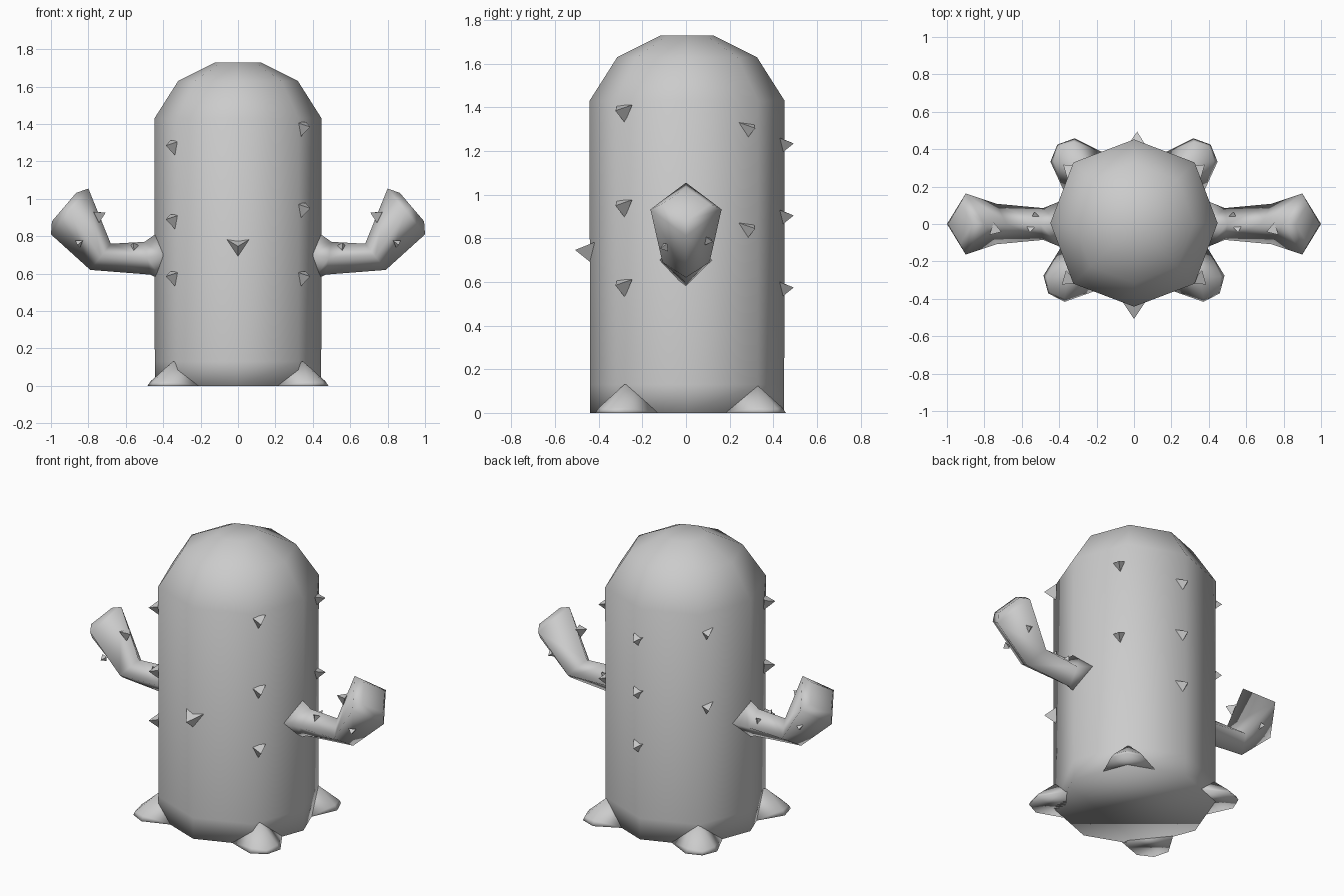
import bpy, bmesh, math
from mathutils import Vector

cube = bpy.data.objects.get("Cube")
if cube:
    bpy.data.objects.remove(cube, do_unlink=True)

grey = bpy.data.materials.new("plain_grey")
grey.use_nodes = True
COLOUR = (0.6, 0.6, 0.6, 1)
grey.diffuse_color = COLOUR
grey.node_tree.nodes["Principled BSDF"].inputs["Base Color"].default_value = COLOUR


def finish(name, bm, smooth=True):
    """Turn a bmesh into a named, coloured object."""
    bmesh.ops.recalc_face_normals(bm, faces=bm.faces)
    for f in bm.faces:
        f.smooth = smooth
    mesh = bpy.data.meshes.new(name)
    bm.to_mesh(mesh)
    bm.free()
    mesh.materials.append(grey)
    ob = bpy.data.objects.new(name, mesh)
    bpy.context.collection.objects.link(ob)
    return ob


def loft(name, sections):
    """Skin a list of equal-sized closed sections and cap both ends."""
    bm = bmesh.new()
    rings = [[bm.verts.new(p) for p in s] for s in sections]
    n = len(rings[0])
    for a, b in zip(rings, rings[1:]):
        for i in range(n):
            j = (i + 1) % n
            bm.faces.new((a[i], a[j], b[j], b[i]))
    bm.faces.new(rings[0])
    bm.faces.new(rings[-1])
    return finish(name, bm)


def hull(name, points, smooth):
    bm = bmesh.new()
    for p in points:
        bm.verts.new(p)
    bmesh.ops.convex_hull(bm, input=bm.verts)
    return finish(name, bm, smooth)


# Eight-sided trunk with a domed top
def octagon(radius, z):
    pts = []
    for i in range(8):
        a = i * math.pi / 4
        r = radius * (1.025 if i % 2 else 1)
        pts.append((r * math.cos(a), 0.005 + r * math.sin(a), z))
    return pts


loft("trunk", [octagon(r, z) for r, z in
               [(0.445, 0), (0.445, 0.13), (0.447, 1.43), (0.32, 1.63), (0.12, 1.73)]])

# Four splayed feet: ridge on the trunk, flat wide toe
FOOT = [(0.38, -0.15, 0), (0.38, 0.15, 0), (0.45, 0, 0.13), (0.36, 0, 0.13),
        (0.55, -0.09, 0), (0.55, 0.09, 0), (0.59, 0, 0),
        (0.54, -0.075, 0.025), (0.54, 0.075, 0.025), (0.58, 0, 0.02)]
for name, deg in (("front_left", -39), ("front_right", -141),
                  ("back_left", 46), ("back_right", 134)):
    a = math.radians(deg)
    c, s = math.cos(a), math.sin(a)
    hull("foot_" + name, [(r * c - t * s, r * s + t * c, z) for r, t, z in FOOT], True)

# Bent arms with a diamond cross-section: top (x, z), bottom (x, z), half width
ARM = [((0.40, 0.84), (0.40, 0.56), 0.12),
       ((0.50, 0.77), (0.47, 0.595), 0.085),
       ((0.68, 0.76), (0.79, 0.62), 0.108),
       ((0.80, 1.055), (1.0, 0.81), 0.163),
       ((0.865, 1.032), (0.995, 0.88), 0.11)]


def diamond(side, top, bottom, w):
    mx, mz = (top[0] + bottom[0]) / 2, (top[1] + bottom[1]) / 2
    return [(side * top[0], 0, top[1]), (side * mx, w, mz),
            (side * bottom[0], 0, bottom[1]), (side * mx, -w, mz)]


for side, name in ((1, "left"), (-1, "right")):
    loft("arm_" + name, [diamond(side, *s) for s in ARM])


# Three-sided thorns, flat on top and pointing down
def thorn(name, pos, out, size, up=(0, 0, 1)):
    out = Vector(out).normalized()
    across = Vector(up).cross(out).normalized()
    high = out.cross(across)
    base = Vector(pos) - out * size * 0.3
    hull(name, [base + across * size + high * size * 0.7,
                base - across * size + high * size * 0.7,
                base - high * size * 1.1,
                base + out * size * 1.5 + high * size * 0.1], False)


# Thorn columns on the trunk: angle, distance from the axis, heights
COLUMNS = [(-40, 0.45, (1.38, 0.945, 0.58)), (-140, 0.45, (1.28, 0.885, 0.58)),
           (40, 0.44, (1.3, 0.84)), (140, 0.44, (1.3, 0.84)),
           (88, 0.44, (1.23, 0.9, 0.57))]
for deg, r, heights in COLUMNS:
    d = Vector((math.cos(math.radians(deg)), math.sin(math.radians(deg)), 0))
    for z in heights:
        thorn("trunk_thorn", d * r + Vector((0, 0, z)), d, 0.045)
thorn("front_thorn", (0, -0.43, 0.74), (0, -1, 0), 0.065)

# Small thorns on the arms
ARM_THORNS = [((0.745, -0.03, 0.91), (-0.9, -0.3, 0.3), 0.035),
              ((0.85, -0.095, 0.76), (0.3, -0.8, -0.3), 0.022),
              ((0.85, 0.10, 0.79), (0.3, 0.8, -0.3), 0.022),
              ((0.555, -0.03, 0.745), (0.1, -0.6, 0.7), 0.022),
              ((0.53, 0.05, 0.725), (0.1, 0.6, 0.7), 0.022)]
for side in (1, -1):
    for p, d, size in ARM_THORNS:
        thorn("arm_thorn", (side * p[0], p[1], p[2]), (side * d[0], d[1], d[2]), size)
